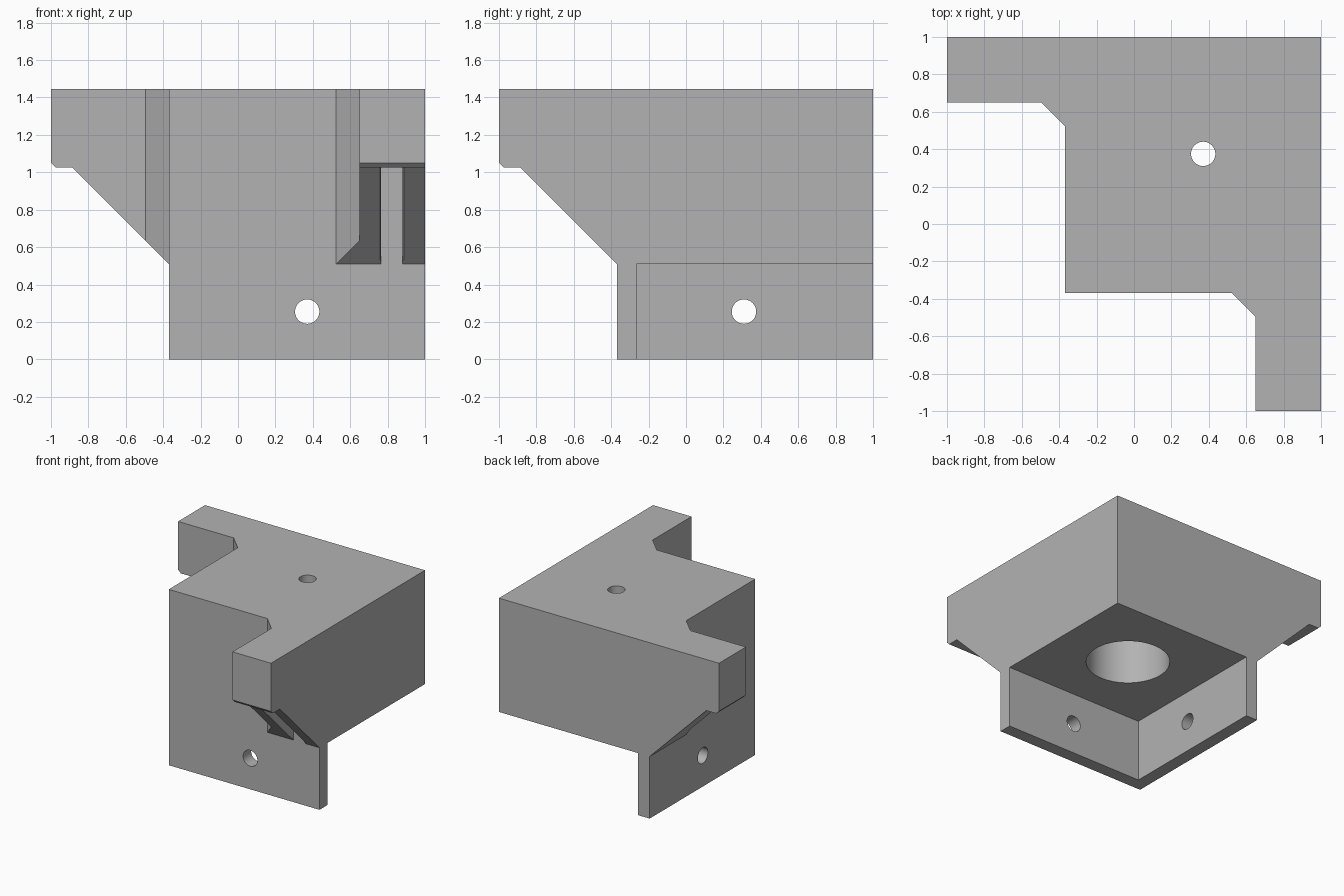
import bpy
import bmesh
from mathutils import Vector, Matrix

old = bpy.data.objects.get("Cube")
if old:
    bpy.data.objects.remove(old, do_unlink=True)

grey = bpy.data.materials.new("plain_grey")
grey.use_nodes = True
colour = (0.45, 0.45, 0.45, 1)
grey.diffuse_color = colour
grey.node_tree.nodes["Principled BSDF"].inputs["Base Color"].default_value = colour

SWAP = Matrix(((0, 1, 0, 0), (1, 0, 0, 0), (0, 0, 1, 0), (0, 0, 0, 1)))  # trades x and y


def prism(name, points, sweep, swap=False):
    """Solid made by sweeping a flat outline along a vector."""
    bm = bmesh.new()
    face = bm.faces.new([bm.verts.new(p) for p in points])
    top = bmesh.ops.extrude_face_region(bm, geom=[face])["geom"]
    bmesh.ops.translate(bm, vec=Vector(sweep),
                        verts=[g for g in top if isinstance(g, bmesh.types.BMVert)])
    if swap:
        bm.transform(SWAP)
    bmesh.ops.recalc_face_normals(bm, faces=bm.faces)
    mesh = bpy.data.meshes.new(name)
    bm.to_mesh(mesh)
    bm.free()
    mesh.materials.append(grey)
    obj = bpy.data.objects.new(name, mesh)
    bpy.context.collection.objects.link(obj)
    return obj


def box(name, lo, hi, swap=False):
    corners = [(lo[0], lo[1]), (hi[0], lo[1]), (hi[0], hi[1]), (lo[0], hi[1])]
    return prism(name, [(x, y, lo[2]) for x, y in corners], (0, 0, hi[2] - lo[2]), swap)


def rod(name, centre, radius, depth, axis="Z"):
    bpy.ops.mesh.primitive_cylinder_add(vertices=64, radius=radius, depth=depth, location=centre)
    obj = bpy.context.object
    obj.name = name
    obj.data.transform(Vector((0, 0, 1)).rotation_difference(
        Vector([float(a == axis) for a in "XYZ"])).to_matrix().to_4x4())
    obj.data.materials.append(grey)
    return obj


def combine(target, tool, operation="DIFFERENCE"):
    """Apply a boolean, then drop the helper solid."""
    bpy.context.view_layer.update()
    mod = target.modifiers.new("cut", "BOOLEAN")
    mod.object, mod.operation, mod.solver = tool, operation, "EXACT"
    bpy.context.view_layer.objects.active = target
    bpy.ops.object.modifier_apply(modifier=mod.name)
    bpy.data.objects.remove(tool, do_unlink=True)


# Block with two arms, seen in plan
H = 1.445
half = [(1, -1), (0.65, -1), (0.65, -0.495), (0.525, -0.37), (-0.37, -0.37)]
plan = [(1, 1)] + half + [(y, x) for x, y in reversed(half[:-1])]
bracket = prism("corner_bracket", [(x, y, 0) for x, y in plan], (0, 0, H))

# Sloped undersides of both arms
side = [(1.1, -0.1), (-0.37, -0.1), (-0.37, 0.51), (-0.885, 1.025), (-0.975, 1.025),
        (-1, 1.05), (-1.1, 1.05), (-1.1, 1.6), (1.1, 1.6)]
for swap in (False, True):
    envelope = prism("arm_envelope", [(-1.2, y, z) for y, z in side], (2.4, 0, 0), swap)
    combine(bracket, envelope, "INTERSECT")

# Slot between the two ribs of each arm, with bevelled mouth
for swap in (False, True):
    combine(bracket, box("rib_slot", (0.765, -0.93, 0.45), (0.88, -0.37, 1.025), swap))
    mouth = [(0.768, -0.37), (0.877, -0.37), (0.9, -0.42), (0.745, -0.42)]
    combine(bracket, prism("slot_mouth", [(x, y, 0.53) for x, y in mouth],
                           (0, -0.495, 0.495), swap))

# Open post seat below, leaving two thin walls
combine(bracket, box("post_seat", (-0.265, -0.265, -0.1), (1.1, 1.1, 0.51)))

# Wide bore in the seat and the screw holes
combine(bracket, rod("wide_bore", (0.37, 0.37, 0.84), 0.315, 1.0))
combine(bracket, rod("top_hole", (0.37, 0.375, 1.4), 0.065, 0.4))
combine(bracket, rod("front_wall_hole", (0.37, -0.32, 0.255), 0.065, 0.4, "Y"))
combine(bracket, rod("side_wall_hole", (-0.32, 0.31, 0.255), 0.065, 0.4, "X"))

# Flat faces stay sharp, bores are smooth
bpy.ops.object.select_all(action="DESELECT")
bracket.select_set(True)
bpy.context.view_layer.objects.active = bracket
bpy.ops.object.shade_smooth_by_angle(angle=0.5)
